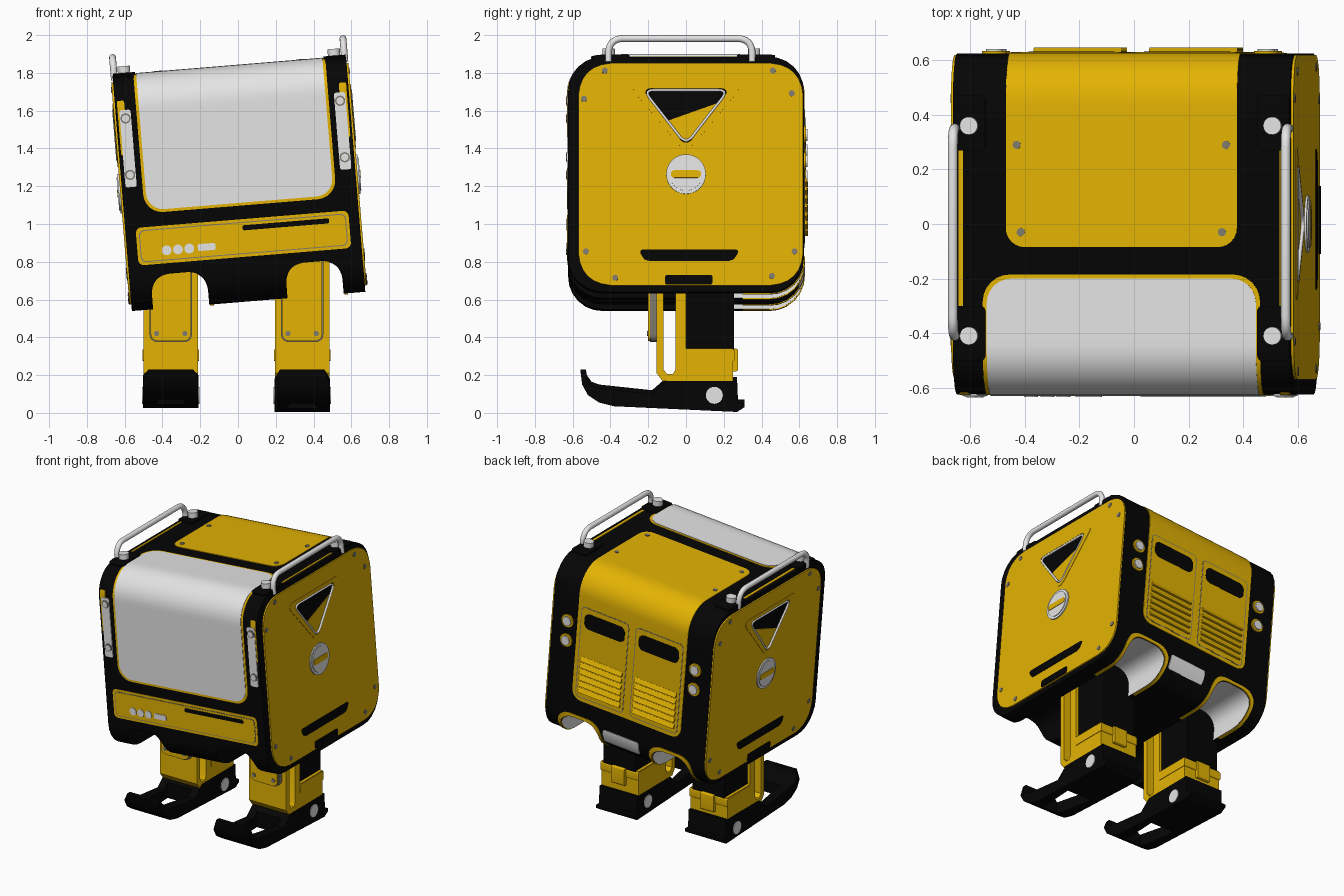
import bpy, bmesh, math
from mathutils import Matrix, Vector

if "Cube" in bpy.data.objects:
    bpy.data.objects.remove(bpy.data.objects["Cube"])

H, R = 0.624, 0.18                     # body half size and corner radius
A = H - R
L = 2 * A + math.pi * R / 2            # length of one quarter of the body outline
TILT = Matrix.Translation((0.005, 0, 1.212)) @ Matrix.Rotation(math.radians(-4.7), 4, 'Y')
FLAT = Matrix.Identity(4)
made = []


def material(name, rgb):
    m = bpy.data.materials.new(name)
    m.use_nodes = True
    m.diffuse_color = (*rgb, 1)
    m.node_tree.nodes["Principled BSDF"].inputs["Base Color"].default_value = (*rgb, 1)
    return m


BLACK = material("black", (0.0015, 0.0015, 0.0015))
YELLOW = material("yellow", (0.77, 0.45, 0.001))
GREY = material("light grey", (0.78, 0.78, 0.78))
STEEL = material("steel", (0.22, 0.2, 0.16))


def add(name, verts, faces, mat, mtx=TILT):
    me = bpy.data.meshes.new(name)
    me.from_pydata(verts, [], faces)
    bm = bmesh.new()
    bm.from_mesh(me)
    bmesh.ops.recalc_face_normals(bm, faces=bm.faces)
    bm.to_mesh(me)
    bm.free()
    me.materials.append(mat)
    ob = bpy.data.objects.new(name, me)
    bpy.context.collection.objects.link(ob)
    ob.matrix_world = mtx
    made.append(ob)
    return ob


def prism(name, pts, axis, lo, hi, mat, mtx=TILT):
    """Extrude a 2D outline along one axis."""
    k = "XYZ".index(axis)
    verts = []
    for d in (lo, hi):
        for p in pts:
            v = list(p)
            v.insert(k, d)
            verts.append(v)
    n = len(pts)
    faces = [list(range(n)), list(range(n, 2 * n))]
    faces += [(i, (i + 1) % n, n + (i + 1) % n, n + i) for i in range(n)]
    return add(name, verts, faces, mat, mtx)


def fillet(corners, r, n=6, closed=True):
    """Round the corners of a path with soft arcs."""
    pts = [Vector(c) for c in corners]
    out = []
    for i, p in enumerate(pts):
        if not closed and i in (0, len(pts) - 1):
            out.append(tuple(p))
            continue
        a, b = pts[i - 1] - p, pts[(i + 1) % len(pts)] - p
        a, b = p + a.normalized() * r, p + b.normalized() * r
        for j in range(n + 1):
            t = j / n
            out.append(tuple(a * (1 - t) ** 2 + p * 1.7 * t * (1 - t) + (a + b) * 0.15 * t * (1 - t) + b * t * t))
    return out


def rect(cx, cy, hw, hh, r=0.02):
    return fillet([(cx - hw, cy - hh), (cx + hw, cy - hh), (cx + hw, cy + hh), (cx - hw, cy + hh)], r)


def circle(cx, cy, r, n=24):
    return [(cx + r * math.cos(2 * math.pi * i / n), cy + r * math.sin(2 * math.pi * i / n)) for i in range(n)]


def outline(s, off=0.0):
    """Point on the body outline; s = 0 is mid front, growing up and over the top."""
    k = math.floor((s + A) / L)
    t = s + A - k * L
    if t <= 2 * A:
        y, w = -H - off, t - A
    else:
        f = (t - 2 * A) / R
        y, w = -A - (R + off) * math.cos(f), A + (R + off) * math.sin(f)
    for _ in range(k % 4):
        y, w = w, -y
    return y, w


def patch(name, u0, u1, s0, s1, r, mat, off):
    """Rounded panel wrapped around the body outline."""
    arc = [(r * (1 - math.cos(i * math.pi / 12)), r * (1 - math.sin(i * math.pi / 12))) for i in range(7)]
    rows = [(s0 + d, e) for d, e in arc]
    n = max(1, int((s1 - s0 - 2 * r) / 0.03))
    rows += [(s0 + r + (s1 - s0 - 2 * r) * i / n, 0) for i in range(1, n)]
    rows += [(s1 - d, e) for d, e in reversed(arc)]
    verts, faces = [], []
    for s, e in rows:
        for u, o in ((u0 + e, -0.01), (u0 + e, off), (u1 - e, off), (u1 - e, -0.01)):
            verts.append((u, *outline(s, o)))
    for i in range(len(rows) - 1):
        for j in range(4):
            a, b = 4 * i + j, 4 * i + (j + 1) % 4
            faces.append((a, b, b + 4, a + 4))
    faces += [(0, 1, 2, 3), tuple(range(len(verts) - 4, len(verts)))]
    return add(name, verts, faces, mat)


def boolean(ob, cutter, op='DIFFERENCE'):
    mod = ob.modifiers.new("cut", 'BOOLEAN')
    mod.object, mod.operation, mod.solver = cutter, op, 'EXACT'
    bpy.context.view_layer.update()
    bpy.context.view_layer.objects.active = ob
    bpy.ops.object.modifier_apply(modifier=mod.name)
    made.remove(cutter)
    bpy.data.objects.remove(cutter)


def tube(name, path, rad, mat, closed=False):
    cu = bpy.data.curves.new(name, 'CURVE')
    cu.dimensions, cu.bevel_depth, cu.bevel_resolution = '3D', rad, 6
    sp = cu.splines.new('POLY')
    sp.points.add(len(path) - 1)
    for p, c in zip(sp.points, path):
        p.co = (*c, 1)
    sp.use_cyclic_u, cu.use_fill_caps = closed, True
    cu.materials.append(mat)
    ob = bpy.data.objects.new(name, cu)
    bpy.context.collection.objects.link(ob)
    ob.matrix_world = TILT
    for o in bpy.context.selected_objects:
        o.select_set(False)
    ob.select_set(True)
    bpy.context.view_layer.objects.active = ob
    bpy.ops.object.convert(target='MESH')
    made.append(bpy.context.object)


def loop(off=0.0, n=96):
    return [outline(4 * L * i / n, off) for i in range(n)]


def arch(side, grow=0.0):
    c, hw = side * 0.357, 0.148 + grow
    top = -0.445 + grow
    return [(c - hw, -0.8)] + fillet([(c - hw, -0.7), (c - hw, top), (c + hw, top), (c + hw, -0.7)], 0.1, 8, False)[1:-1] + [(c + hw, -0.8)]


# Body shell with leg tunnels, lined in grey towards the back
shell = prism("body_shell", loop(), 'X', -0.62, 0.62, BLACK)
for side in (-1, 1):
    boolean(shell, prism("tunnel_front", arch(side, 0.002), 'Y', -0.8, 0.15, BLACK))
    boolean(shell, prism("tunnel_back", arch(side), 'Y', 0.14, 0.8, BLACK))
    rim = prism("arch_rim", arch(side, 0.024), 'Y', 0.3, 0.8, YELLOW)
    boolean(rim, prism("rim_hole", arch(side, 0.003), 'Y', 0.2, 0.9, YELLOW))
    boolean(rim, prism("rim_bound", loop(0.006), 'X', -0.615, 0.615, YELLOW), 'INTERSECT')
shell.data.materials.clear()
shell.data.materials.append(BLACK)
shell.data.materials.append(GREY)
for f in shell.data.polygons:
    c = f.center
    inside = 0.2 < abs(c.x) < 0.51 and -0.62 < c.z < -0.435
    f.material_index = int(inside and c.y > 0.15 and abs(f.normal.y) < 0.05)

# Wrapped panels: visor, roof and back, control strip
patch("visor_rim", -0.51, 0.51, -0.115, L - 0.185, 0.1, YELLOW, 0.003)
patch("visor", -0.495, 0.495, -0.1, L - 0.2, 0.09, GREY, 0.006)
patch("roof_and_back_panel", -0.425, 0.425, L - 0.085, 2 * L + 0.31, 0.07, YELLOW, 0.004)
patch("control_strip", -0.565, 0.565, -0.387, -0.187, 0.03, YELLOW, 0.003)
patch("control_groove", -0.55, 0.55, -0.372, -0.202, 0.03, STEEL, 0.004)
patch("control_face", -0.545, 0.545, -0.367, -0.207, 0.027, YELLOW, 0.006)
patch("control_slot", 0.0, 0.46, -0.247, -0.22, 0.01, BLACK, 0.008)
patch("wide_button", -0.245, -0.15, -0.337, -0.3, 0.01, GREY, 0.01)
for i in range(3):
    prism("round_button", circle(-0.41 + 0.06 * i, -0.319, 0.026), 'Y', -H - 0.01, -H, GREY)
patch("rear_plate", -0.11, 0.17, 2 * L + 0.45, 2 * L + 0.55, 0.015, GREY, 0.006)

# Back vents and lamps
for side in (-1, 1):
    u0, u1 = sorted((side * 0.025, side * 0.4))
    back = 2 * L
    patch("vent_outline", u0, u1, back - 0.365, back + 0.285, 0.03, STEEL, 0.005)
    patch("vent_face", u0 + 0.006, u1 - 0.006, back - 0.359, back + 0.279, 0.026, YELLOW, 0.006)
    patch("vent_window", u0 + 0.03, u1 - 0.03, back - 0.325, back - 0.215, 0.04, BLACK, 0.008)
    for i in range(6):
        w = 0.01 - 0.045 * i
        prism("louvre", [(H, w), (H + 0.007, w), (H + 0.022, w - 0.03), (H, w - 0.03)], 'X', u0 + 0.025, u1 - 0.025, YELLOW)
    for w in (0.22, 0.08):
        prism("rear_lamp_ring", circle(side * 0.5, w, 0.046), 'Y', H - 0.01, H + 0.01, YELLOW)
        prism("rear_lamp", circle(side * 0.5, w, 0.032), 'Y', H - 0.01, H + 0.018, GREY)

# Roof screws
for u, y in ((-0.385, 0.29), (0.385, 0.29), (-0.37, -0.03), (0.37, -0.03)):
    prism("roof_screw", circle(u, y, 0.015, 12), 'Z', H - 0.01, H + 0.008, STEEL)

# Frames, handles and side panels on both sides
for side in (-1, 1):
    def slab(name, pts, d0, d1, mat):
        return prism(name, pts, 'X', *sorted((side * d0, side * d1)), mat)

    def band(name, ua, ub, s0, s1, r, mat, off):
        return patch(name, *sorted((side * ua, side * ub)), s0, s1, r, mat, off)

    band("front_bracket_backing", 0.57, 0.609, 0.2, 0.49, 0.01, YELLOW, 0.003)
    band("front_bracket", 0.54, 0.6, 0.03, 0.44, 0.012, GREY, 0.006)
    for w in (0.095, 0.395):
        prism("bracket_bolt_ring", circle(side * 0.57, w, 0.027), 'Y', -H - 0.009, -H, STEEL)
        prism("bracket_bolt", circle(side * 0.57, w, 0.019), 'Y', -H - 0.012, -H, GREY)
    band("roof_trim", 0.582, 0.598, L - 0.48, L + 0.45, 0.005, YELLOW, 0.004)
    for y in (-0.41, 0.36):
        band("handle_pad", 0.5, 0.618, L + y - 0.09, L + y + 0.11, 0.02, BLACK, 0.012)
        prism("handle_bolt", circle(side * 0.558, y, 0.033), 'Z', H, 0.672, GREY)
    u = side * 0.612
    tube("carry_handle", fillet([(u, -0.41, 0.6), (u, -0.41, 0.722), (u, 0.35, 0.722), (u, 0.35, 0.6)], 0.07, 6, False), 0.018, GREY)

    tri = [(-0.235, 0.455), (0.235, 0.455), (0, 0.145)]
    panel = slab("side_panel", rect(0.025, 0, 0.595, 0.59, 0.17), 0.6, 0.63, YELLOW)
    boolean(panel, slab("panel_hole", fillet(tri, 0.05), 0.5, 0.7, YELLOW))
    edge = slab("triangle_surround", fillet([(-0.31, 0.48), (0.31, 0.48), (0, 0.11)], 0.07), 0.615, 0.633, YELLOW)
    boolean(edge, slab("surround_hole", fillet(tri, 0.05), 0.5, 0.7, YELLOW))
    slab("triangle_flap", [(-0.11, 0.28), (0.0, 0.165), (0.2, 0.39)], 0.61, 0.624, YELLOW)
    tube("triangle_frame", [(side * 0.63, y, w) for y, w in fillet([(-0.225, 0.447), (0.225, 0.447), (0, 0.157)], 0.05)], 0.007, GREY, True)
    slab("knob", circle(0, 0, 0.105, 40), 0.615, 0.638, GREY)
    slab("knob_face", circle(0, 0, 0.088, 40), 0.615, 0.643, GREY)
    slab("knob_grip", rect(0, 0, 0.08, 0.02, 0.018), 0.615, 0.646, YELLOW)
    slab("side_slot", fillet([(-0.25, -0.4), (-0.22, -0.46), (0.25, -0.46), (0.285, -0.4)], 0.025), 0.615, 0.633, BLACK)
    slab("side_catch", rect(0.015, -0.56, 0.125, 0.025, 0.01), 0.615, 0.635, BLACK)
    for y, w in ((-0.43, 0.55), (0.46, 0.55), (-0.54, 0.4), (0.56, 0.43),
                 (0.575, -0.41), (0.455, -0.54), (-0.53, -0.41), (-0.375, -0.55)):
        slab("side_screw", circle(y, w, 0.016, 12), 0.615, 0.634, STEEL)

# Legs and feet, standing upright
for cx, lift in ((-0.356, 0.02), (0.34, 0.0)):
    def block(name, pts, hw, mat, up=0.0):
        return prism(name, pts, 'X', cx - hw, cx + hw, mat, Matrix.Translation((0, 0, up)))

    block("leg_frame", [(-0.155, 0.85), (-0.155, 0.21), (-0.125, 0.17), (0.25, 0.17), (0.25, 0.34), (0, 0.34), (0, 0.85),
                        (-0.055, 0.85), (-0.055, 0.23), (-0.07, 0.205), (-0.1, 0.205), (-0.12, 0.23), (-0.12, 0.85)], 0.145, YELLOW)
    block("leg_band", rect(0.128, 0.305, 0.13, 0.03, 0.01), 0.149, YELLOW)
    block("leg_clip", rect(0.25, 0.28, 0.025, 0.06, 0.01), 0.05, YELLOW)
    block("hip_block", [(-0.02, 0.34), (0.255, 0.33), (0.255, 0.85), (-0.02, 0.85)], 0.125, BLACK)
    prism("shin_plate_edge", rect(cx, 0.65, 0.112, 0.275, 0.04), 'Y', -0.19, -0.15, STEEL, FLAT)
    prism("shin_plate", rect(cx, 0.65, 0.106, 0.269, 0.037), 'Y', -0.2, -0.15, YELLOW, FLAT)
    for dx in (-0.075, 0.075):
        prism("shin_screw", circle(cx + dx, 0.42, 0.014, 12), 'Y', -0.206, -0.19, STEEL, FLAT)

    tip = 0.23 - lift
    foot = block("foot", [(-0.56, tip), (-0.55, 0.15), (-0.52, 0.095), (-0.46, 0.055), (-0.38, 0.035), (0.27, 0.005),
                          (0.31, 0.03), (0.31, 0.05), (0.275, 0.05), (0.27, 0.17), (-0.1, 0.17), (-0.18, 0.1),
                          (-0.46, 0.13), (-0.5, 0.145), (-0.525, 0.18), (-0.53, tip)], 0.147, BLACK, lift)
    for v in foot.data.vertices:
        if v.co.y < -0.5 and v.co.z > 0.2:
            v.co.x = cx + (v.co.x - cx) * 0.8
    hole = [(cx - 0.065, -0.44), (cx + 0.065, -0.44), (cx + 0.095, -0.14), (cx - 0.095, -0.14)]
    boolean(foot, prism("foot_hole", hole, 'Z', -0.2, 0.4, BLACK, FLAT))
    block("ankle_bolt", circle(0.15, 0.093, 0.045), 0.152, GREY)

# Smooth the curved surfaces and keep the edges sharp
for ob in made:
    for o in bpy.context.selected_objects:
        o.select_set(False)
    ob.select_set(True)
    bpy.context.view_layer.objects.active = ob
    bpy.ops.object.shade_smooth_by_angle(angle=math.radians(32))
